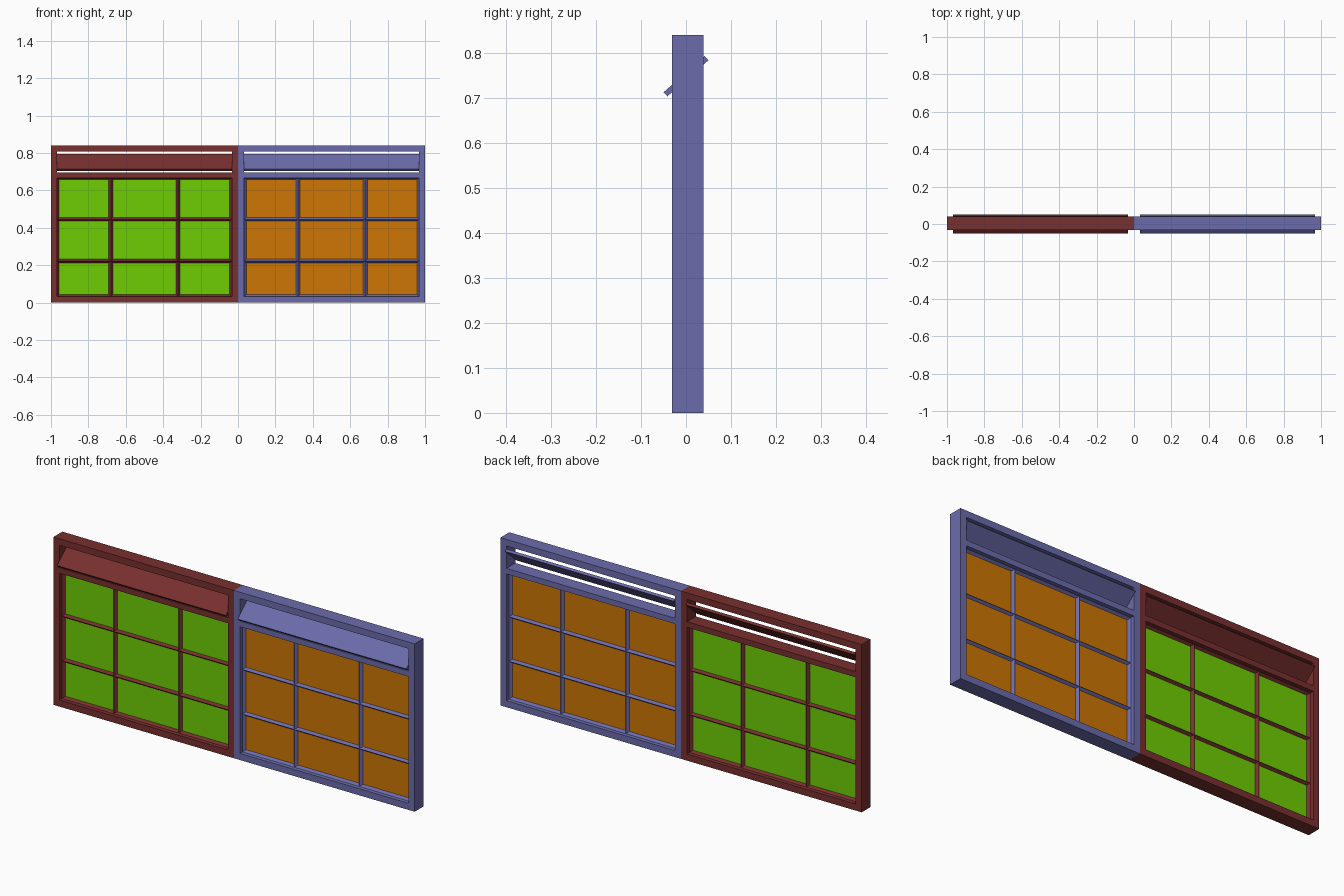
import bpy
from math import radians, pi, cos, sin

if "Cube" in bpy.data.objects:
    bpy.data.objects.remove(bpy.data.objects["Cube"])


def material(name, rgb):
    m = bpy.data.materials.new(name)
    m.diffuse_color = (*[c ** 2.2 for c in rgb], 1)
    m.use_nodes = True
    m.node_tree.nodes["Principled BSDF"].inputs["Base Color"].default_value = m.diffuse_color
    return m


def mesh_object(name, verts, faces, mat):
    me = bpy.data.meshes.new(name)
    me.from_pydata(verts, [], faces)
    me.materials.append(mat)
    ob = bpy.data.objects.new(name, me)
    bpy.context.collection.objects.link(ob)
    return ob


def prism(name, profile, x0, x1, mat):
    """Extrude a (y, z) profile along x."""
    n = len(profile)
    v = [(x, y, z) for x in (x0, x1) for y, z in profile]
    f = [tuple(range(n))[::-1], tuple(range(n, 2 * n))]
    f += [(i, (i + 1) % n, (i + 1) % n + n, i + n) for i in range(n)]
    return mesh_object(name, v, f, mat)


def box(name, x, y, z, mat):
    return prism(name, [(y[0], z[0]), (y[1], z[0]), (y[1], z[1]), (y[0], z[1])], *x, mat)


def frame(name, x0, x1, mat):
    """One-piece frame with two openings, made from a grid of cells with shared vertices."""
    xs = (x0, x0 + T, x1 - T, x1)
    zs = (0, T, RAIL[0], RAIL[1], H - T, H)
    v = [(x, y, z) for y in DEPTH for z in zs for x in xs]
    solid = {(i, k) for i in range(3) for k in range(5)} - {(1, 1), (1, 3)}
    idx = lambda i, k, s: s * 24 + k * 4 + i
    f = []
    for i, k in solid:
        c = [(i, k), (i + 1, k), (i + 1, k + 1), (i, k + 1)]
        f.append([idx(*p, 0) for p in c])
        f.append([idx(*p, 1) for p in reversed(c)])
        near = [(i, k - 1), (i + 1, k), (i, k + 1), (i - 1, k)]
        for e, cell in enumerate(near):
            if cell not in solid:
                a, b = c[e], c[(e + 1) % 4]
                f.append([idx(*b, 0), idx(*a, 0), idx(*a, 1), idx(*b, 1)])
    return mesh_object(name, v, f, mat)


def bar(name, horizontal, pos, a, b, mat):
    """Diamond section glazing bar."""
    r = 0.014 if not horizontal else 0.012
    d = 0.015
    if horizontal:
        prism(name, [(YC - d, pos), (YC, pos - r), (YC + d, pos), (YC, pos + r)], a, b, mat)
    else:
        ring = [(pos - r, YC), (pos, YC - d), (pos + r, YC), (pos, YC + d)]
        v = [(x, y, z) for z in (a, b) for x, y in ring]
        f = [(3, 2, 1, 0), (4, 5, 6, 7)]
        f += [(i, (i + 1) % 4, (i + 1) % 4 + 4, i + 4) for i in range(4)]
        mesh_object(name, v, f, mat)


T, H = 0.033, 0.84
RAIL = (0.667, 0.695)
DEPTH = (-0.031, 0.039)
YC = 0.004


def window(side, x0, wood, glass):
    x1, xc = x0 + 1, x0 + 0.5
    frame(side + "_frame", x0, x1, wood)
    # Glass sheet
    box(side + "_glass", (x0 + T, x1 - T), (YC - 0.003, YC + 0.003), (T, RAIL[0]), glass)
    # Glazing bars and edge beads
    for i, x in enumerate((x0 + T, xc - 0.18, xc + 0.18, x1 - T)):
        bar(f"{side}_upright_bar_{i}", False, x, T, RAIL[0], wood)
    for i, z in enumerate((T, 0.222, 0.445, RAIL[0])):
        bar(f"{side}_cross_bar_{i}", True, z, x0 + T, x1 - T, wood)
    # Tilted vent flap
    a, l, t = radians(41.3), 0.0607, 0.0062
    prof = [(u * cos(a) - w * sin(a), 0.7485 + u * sin(a) + w * cos(a))
            for u, w in ((-l, -t), (l, -t), (l, t), (-l, t))]
    prism(side + "_vent_flap", prof, x0 + T, x1 - T, wood)


window("left", -1, material("red_wood", (0.47, 0.20, 0.20)), material("green_glass", (0.43, 0.80, 0.05)))
window("right", 0, material("blue_wood", (0.42, 0.42, 0.67)), material("orange_glass", (0.80, 0.46, 0.05)))
